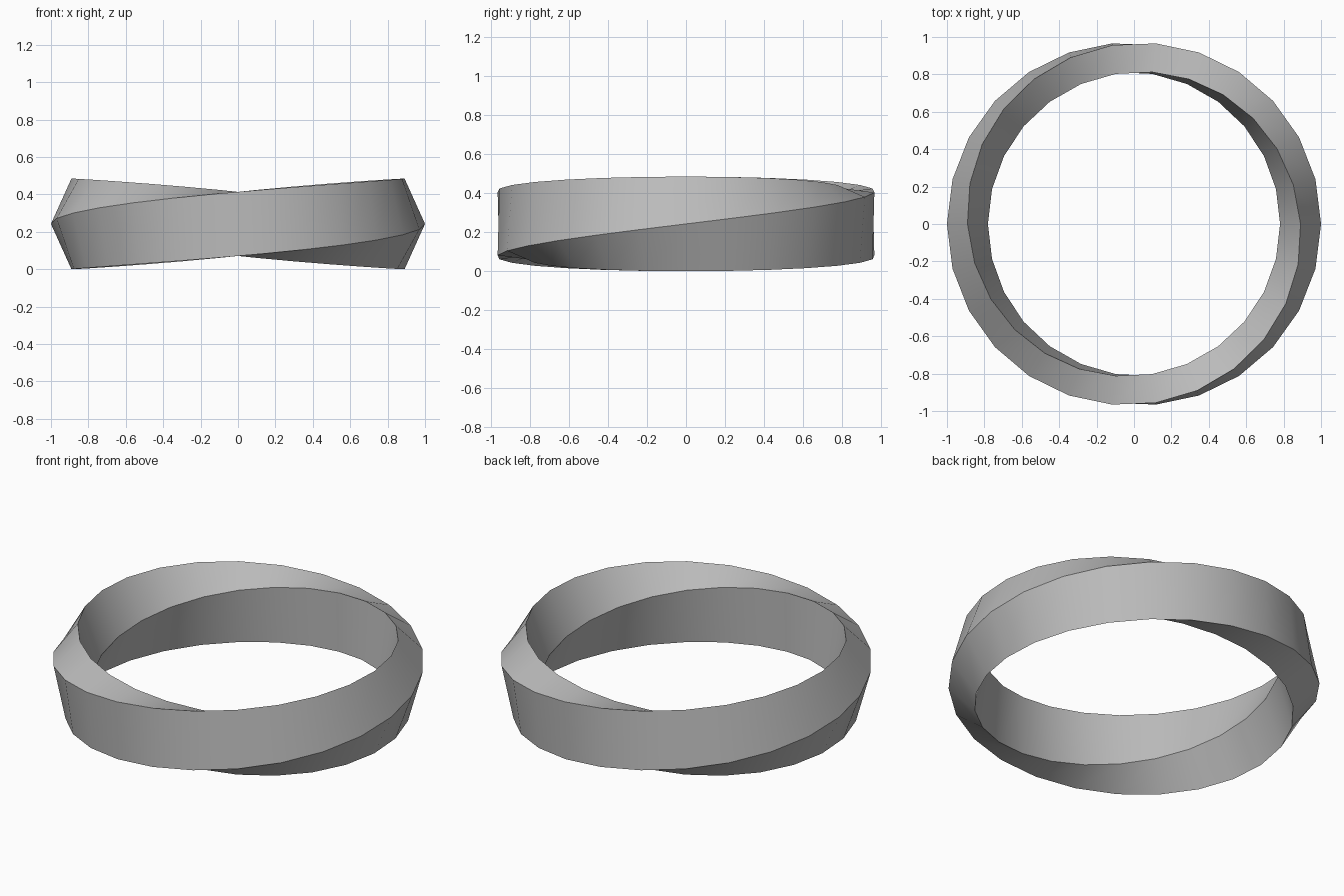
import bpy, bmesh, math

if "Cube" in bpy.data.objects:
    bpy.data.objects.remove(bpy.data.objects["Cube"])

N = 26                 # segments around the ring
R = 0.8905             # centre-line radius
DIAG = 0.1095          # half diagonal of the square section
ZS = 0.2425            # half diagonal in height (section is stretched)

# Square section that makes a half turn along the ring
bm = bmesh.new()
rings = []
for i in range(N):
    a = 2 * math.pi * i / N              # 0 = +x, where the section stands on its corner
    ring = []
    for k in range(4):
        s = a / 2 + k * math.pi / 2
        r = R + DIAG * math.cos(s)
        ring.append(bm.verts.new((r * math.cos(a), r * math.sin(a), ZS + ZS * math.sin(s))))
    rings.append(ring)

# Skin the sections; the last joins the first two corners further on
for i in range(N):
    shift = 2 if i == N - 1 else 0
    p, q = rings[i], rings[(i + 1) % N]
    for k in range(4):
        bm.faces.new((p[k], q[(k + shift) % 4], q[(k + 1 + shift) % 4], p[(k + 1) % 4]))
bmesh.ops.recalc_face_normals(bm, faces=bm.faces)

me = bpy.data.meshes.new("twisted_ring")
bm.to_mesh(me)
bm.free()
ob = bpy.data.objects.new("twisted_ring", me)
bpy.context.collection.objects.link(ob)

# Plain grey
mat = bpy.data.materials.new("grey")
mat.diffuse_color = (0.5, 0.5, 0.5, 1)
mat.use_nodes = True
mat.node_tree.nodes["Principled BSDF"].inputs["Base Color"].default_value = mat.diffuse_color
me.materials.append(mat)

bpy.context.view_layer.objects.active = ob
ob.select_set(True)
bpy.ops.object.shade_smooth_by_angle(angle=math.radians(35))
